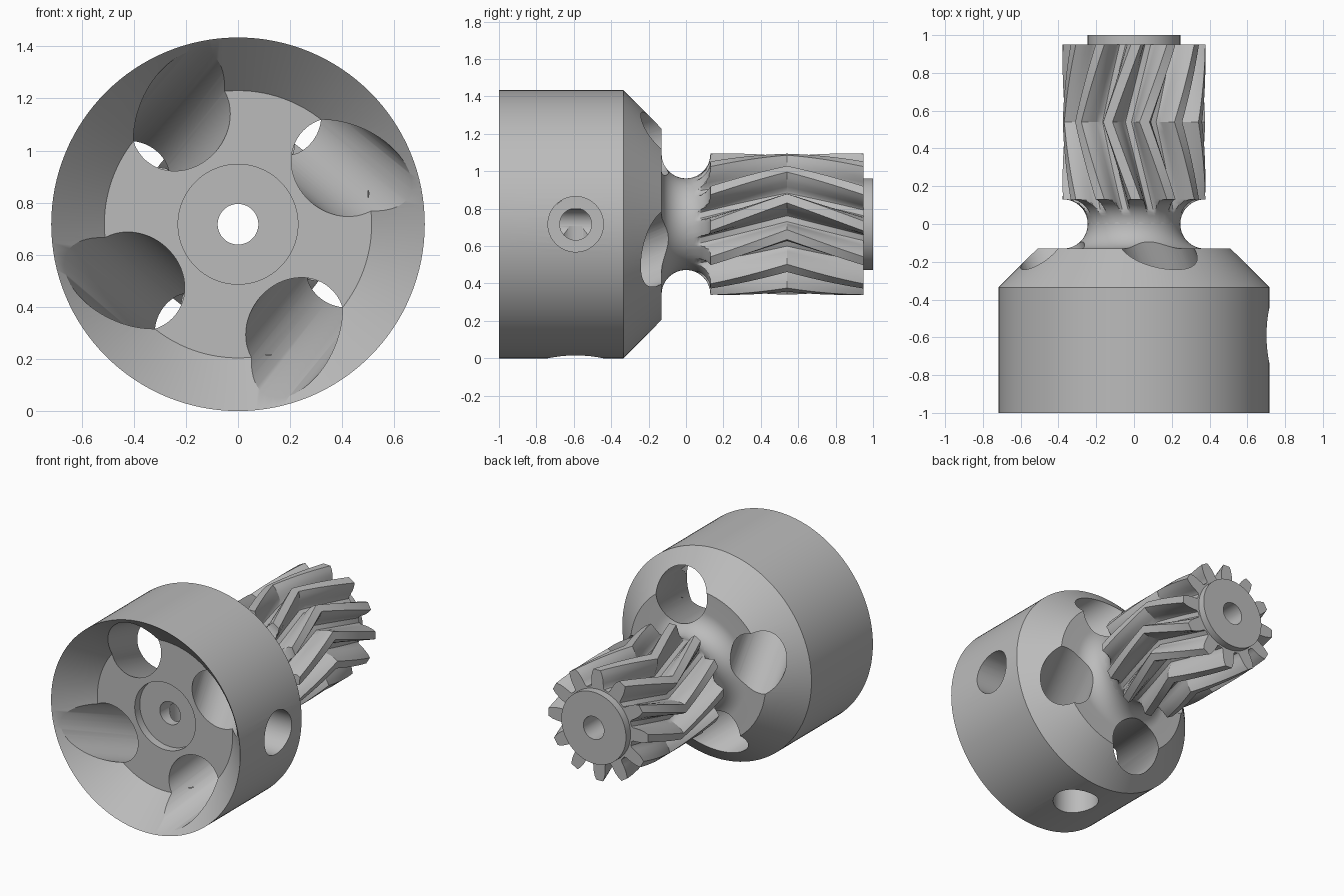
import bpy, bmesh, math
from mathutils import Matrix, Vector

cube = bpy.data.objects.get("Cube")
if cube:
    bpy.data.objects.remove(cube, do_unlink=True)

AXIS_Z = 0.717      # height of the main axis, which runs along y
NECK, GROOVE = 0.245, 0.13
BORE = 0.078
TEETH, TIP = 12, 0.378
GEAR_END, APEX = 0.95, 0.54

steel = bpy.data.materials.new("grey_steel")
steel.use_nodes = True
steel.diffuse_color = (0.5, 0.5, 0.5, 1)
steel.node_tree.nodes["Principled BSDF"].inputs["Base Color"].default_value = (0.5, 0.5, 0.5, 1)


def point(r, angle, y):
    """Point at a radius and angle round the main axis."""
    return Vector((r * math.cos(angle), y, AXIS_Z + r * math.sin(angle)))


def groove_radius(y):
    """Radius of the round neck groove at a given y."""
    return NECK + GROOVE - math.sqrt(max(GROOVE ** 2 - y ** 2, 0))


def make_object(name, bm):
    bmesh.ops.recalc_face_normals(bm, faces=bm.faces)
    mesh = bpy.data.meshes.new(name)
    bm.to_mesh(mesh)
    bm.free()
    mesh.materials.append(steel)
    obj = bpy.data.objects.new(name, mesh)
    bpy.context.collection.objects.link(obj)
    return obj


def skin(name, loops):
    """Closed surface through a cyclic list of closed loops."""
    bm = bmesh.new()
    rings = [[bm.verts.new(p) for p in loop] for loop in loops]
    n = len(rings[0])
    for k, a in enumerate(rings):
        b = rings[(k + 1) % len(rings)]
        for i in range(n):
            j = (i + 1) % n
            bm.faces.new((a[i], a[j], b[j], b[i]))
    return make_object(name, bm)


def circle(r, y, n):
    return [point(r, math.tau * i / n, y) for i in range(n)]


def activate(obj):
    bpy.ops.object.select_all(action='DESELECT')
    obj.select_set(True)
    bpy.context.view_layer.objects.active = obj


def drill(target, start, end, radius):
    """Cut a round hole from start to end."""
    axis = end - start
    place = Matrix.Translation((start + end) / 2) @ axis.to_track_quat('Z', 'Y').to_matrix().to_4x4()
    bm = bmesh.new()
    bmesh.ops.create_cone(bm, cap_ends=True, segments=64, radius1=radius,
                          radius2=radius, depth=axis.length, matrix=place)
    cutter = make_object("hole_cutter", bm)
    cutter.hide_render = True
    mod = target.modifiers.new("hole", 'BOOLEAN')
    mod.operation, mod.solver, mod.object = 'DIFFERENCE', 'EXACT', cutter
    activate(target)
    bpy.ops.object.modifier_apply(modifier=mod.name)
    bpy.data.objects.remove(cutter, do_unlink=True)


# Turned body: dished drum, chamfered back, grooved neck, shaft and end boss
profile = [(BORE, -0.735), (0.23, -0.735), (0.23, -0.79), (0.513, -0.79),
           (0.717, -1.0), (0.717, -0.335), (0.513, -0.13)]
STEPS = 14
for i in range(STEPS + 1):
    y = -GROOVE * math.cos(math.pi / 2 * i / STEPS)
    profile.append((groove_radius(y), y))
profile += [(NECK, 1.0), (BORE, 1.0)]
body = skin("drum_and_shaft", [circle(r, y, 128) for r, y in profile])

# Four slanted round openings through the drum
for k in range(4):
    turn = k * math.pi / 2
    front = point(0.456, math.radians(28.8) + turn, -0.79)
    back = point(0.462, math.radians(74.3) + turn, -0.13)
    run = back - front
    drill(body, front - run * 0.6, back + run * 0.4, 0.18)

# Two stepped screw holes, on the left side and underneath
for angle in (0, -math.pi / 2):
    drill(body, point(0.5, angle, -0.59), point(0.85, angle, -0.59), 0.148)
    drill(body, point(0.01, angle, -0.59), point(0.6, angle, -0.59), 0.085)

# Herringbone pinion: tooth outline swept back from the middle, trimmed by the groove
flank = [(0.258, 11.5), (0.268, 9.8), (0.295, 8.8), (0.325, 7.6), (0.352, 6.1), (TIP, 4.0)]
tooth = [(r, -a) for r, a in flank] + [(r, a) for r, a in reversed(flank)]
outline = [(r, math.radians(a + 21.5 + k * 360 / TEETH)) for k in range(TEETH) for r, a in tooth]


def gear_section(y):
    lag = math.radians(23) * abs(y - APEX) / (GEAR_END - APEX)
    limit = groove_radius(y) if y < GROOVE else TIP
    return [point(min(r, limit), a - lag, y) for r, a in outline]


stations = [GROOVE * math.sin(math.pi / 2 * i / STEPS) for i in range(STEPS + 1)]
stations += [GROOVE + 0.001 + (APEX - GROOVE - 0.001) * i / 8 for i in range(9)]
stations += [APEX + (GEAR_END - APEX) * i / 8 for i in range(1, 9)]
loops = [gear_section(y) for y in stations]
inner = [circle(0.15, y, len(outline)) for y in (GEAR_END, 0)]
# Line the inner tube up with the teeth
for ring, y in zip(inner, (GEAR_END, 0)):
    lag = math.radians(23) * abs(y - APEX) / (GEAR_END - APEX)
    ring[:] = [point(0.15, a - lag, y) for r, a in outline]
gear = skin("herringbone_pinion", loops + inner)

for obj in (body, gear):
    activate(obj)
    bpy.ops.object.shade_smooth_by_angle(angle=math.radians(28))
